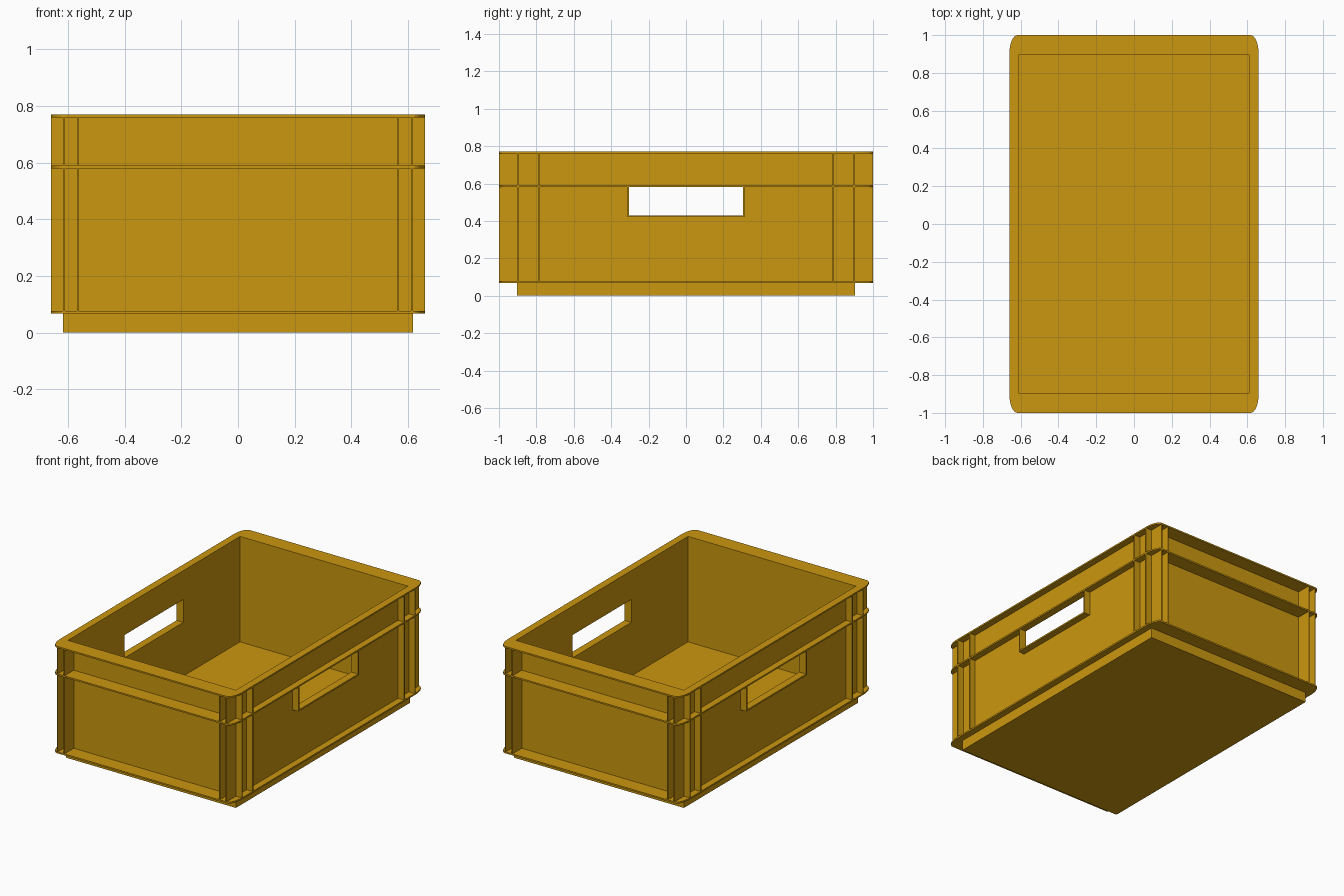
import bpy, bmesh, math

if "Cube" in bpy.data.objects:
    bpy.data.objects.remove(bpy.data.objects["Cube"])

# Overall sizes: outer rim, wall faces, flange levels
OX, OY = 0.66, 1.0
WX, WY = 0.617, 0.903
IX, IY = 0.611, 0.894
Z_BASE, Z_FLOOR, Z_MID0, Z_MID1, Z_RIM, Z_TOP = 0.067, 0.077, 0.58, 0.59, 0.76, 0.77
HY, HZ = 0.305, 0.43

mat = bpy.data.materials.new("yellow_plastic")
mat.diffuse_color = (0.6, 0.31, 0.005, 1)
mat.use_nodes = True
mat.node_tree.nodes["Principled BSDF"].inputs["Base Color"].default_value = mat.diffuse_color


def finish(name, bm):
    bmesh.ops.recalc_face_normals(bm, faces=bm.faces)
    me = bpy.data.meshes.new(name)
    bm.to_mesh(me)
    bm.free()
    me.materials.append(mat)
    ob = bpy.data.objects.new(name, me)
    bpy.context.collection.objects.link(ob)
    return ob


def add_box(bm, x0, x1, y0, y1, z0, z1):
    vs = bmesh.ops.create_cube(bm, size=1)["verts"]
    for v in vs:
        v.co.x = x1 if v.co.x > 0 else x0
        v.co.y = y1 if v.co.y > 0 else y0
        v.co.z = z1 if v.co.z > 0 else z0


def box(name, *bounds):
    bm = bmesh.new()
    add_box(bm, *bounds)
    return finish(name, bm)


def flange(name, ix, iy, z0, z1, rx=0.043, ry=0.10, n=8):
    """Flat ring with rounded outer corners and a rectangular opening."""
    bm = bmesh.new()
    arcs, inner = [], []
    for k, (sx, sy) in enumerate([(1, 1), (-1, 1), (-1, -1), (1, -1)]):
        inner.append(bm.verts.new((sx * ix, sy * iy, z0)))
        arc = []
        for i in range(n + 1):
            a = math.pi / 2 * (k + i / n)
            arc.append(bm.verts.new((sx * (OX - rx) + rx * math.cos(a),
                                     sy * (OY - ry) + ry * math.sin(a), z0)))
        arcs.append(arc)
    for k in range(4):
        j = (k + 1) % 4
        for a, b in zip(arcs[k], arcs[k][1:]):
            bm.faces.new((inner[k], a, b))
        bm.faces.new((inner[k], arcs[k][-1], arcs[j][0], inner[j]))
    bmesh.ops.dissolve_limit(bm, angle_limit=0.01, verts=[], edges=bm.edges[:])
    ext = bmesh.ops.extrude_face_region(bm, geom=bm.faces[:], use_keep_orig=True)
    for v in ext["geom"]:
        if isinstance(v, bmesh.types.BMVert):
            v.co.z = z1
    return finish(name, bm)


# Base block with the inner floor on top
box("base", -WX, WX, -WY, WY, 0, Z_FLOOR)

# Four walls in one shell, opened through both long sides for the handles
bm = bmesh.new()
add_box(bm, -WX, WX, -WY, WY, Z_FLOOR, Z_RIM)
add_box(bm, -IX, IX, -IY, IY, Z_FLOOR, Z_RIM)
bm.faces.ensure_lookup_table()
bmesh.ops.delete(bm, geom=[f for f in bm.faces if abs(f.normal.z) > 0.9], context="FACES_ONLY")
horizontal = [e for e in bm.edges if abs(e.verts[0].co.z - e.verts[1].co.z) < 1e-6]
for z in (Z_FLOOR, Z_RIM):
    level = [v for v in bm.verts if abs(v.co.z - z) < 1e-6]
    corner = lambda hx, sx, sy: next(v for v in level if abs(abs(v.co.x) - hx) < 1e-6
                                     and v.co.x * sx > 0 and v.co.y * sy > 0)
    quad = [(1, 1), (-1, 1), (-1, -1), (1, -1)]
    for a, b in zip(quad, quad[1:] + quad[:1]):
        bm.faces.new((corner(WX, *a), corner(WX, *b), corner(IX, *b), corner(IX, *a)))
walls = finish("walls", bm)
cutter = box("handle_cutter", -1, 1, -HY, HY, HZ, Z_MID0)
cutter.hide_render = True
cutter.hide_viewport = True
cut = walls.modifiers.new("handle_openings", "BOOLEAN")
cut.operation = "DIFFERENCE"
cut.solver = "EXACT"
cut.object = cutter

# Horizontal flanges
flange("bottom_flange", WX, WY, Z_BASE, Z_FLOOR)
flange("middle_flange", WX, WY, Z_MID0, Z_MID1)
flange("top_rim", IX, IY, Z_RIM, Z_TOP)

# Vertical corner ribs between the flanges
for level, z0, z1 in (("lower", Z_FLOOR, Z_MID0), ("upper", Z_MID1, Z_RIM)):
    bm = bmesh.new()
    for sx in (1, -1):
        for sy in (1, -1):
            for r in (IX, 0.562):
                add_box(bm, *sorted((sx * r, sx * (r + 0.006))),
                        *sorted((sy * WY, sy * OY)), z0, z1)
            for r in (IY, 0.782):
                add_box(bm, *sorted((sx * WX, sx * OX)),
                        *sorted((sy * r, sy * (r + 0.009))), z0, z1)
    finish(level + "_ribs", bm)

# Frames around the handle openings
for side, sx in (("right", 1), ("left", -1)):
    bm = bmesh.new()
    xs = sorted((sx * WX, sx * OX))
    for sy in (1, -1):
        add_box(bm, *xs, *sorted((sy * HY, sy * (HY + 0.009))), HZ - 0.01, Z_MID0)
    add_box(bm, *xs, -HY, HY, HZ - 0.01, HZ)
    finish(side + "_handle_frame", bm)
